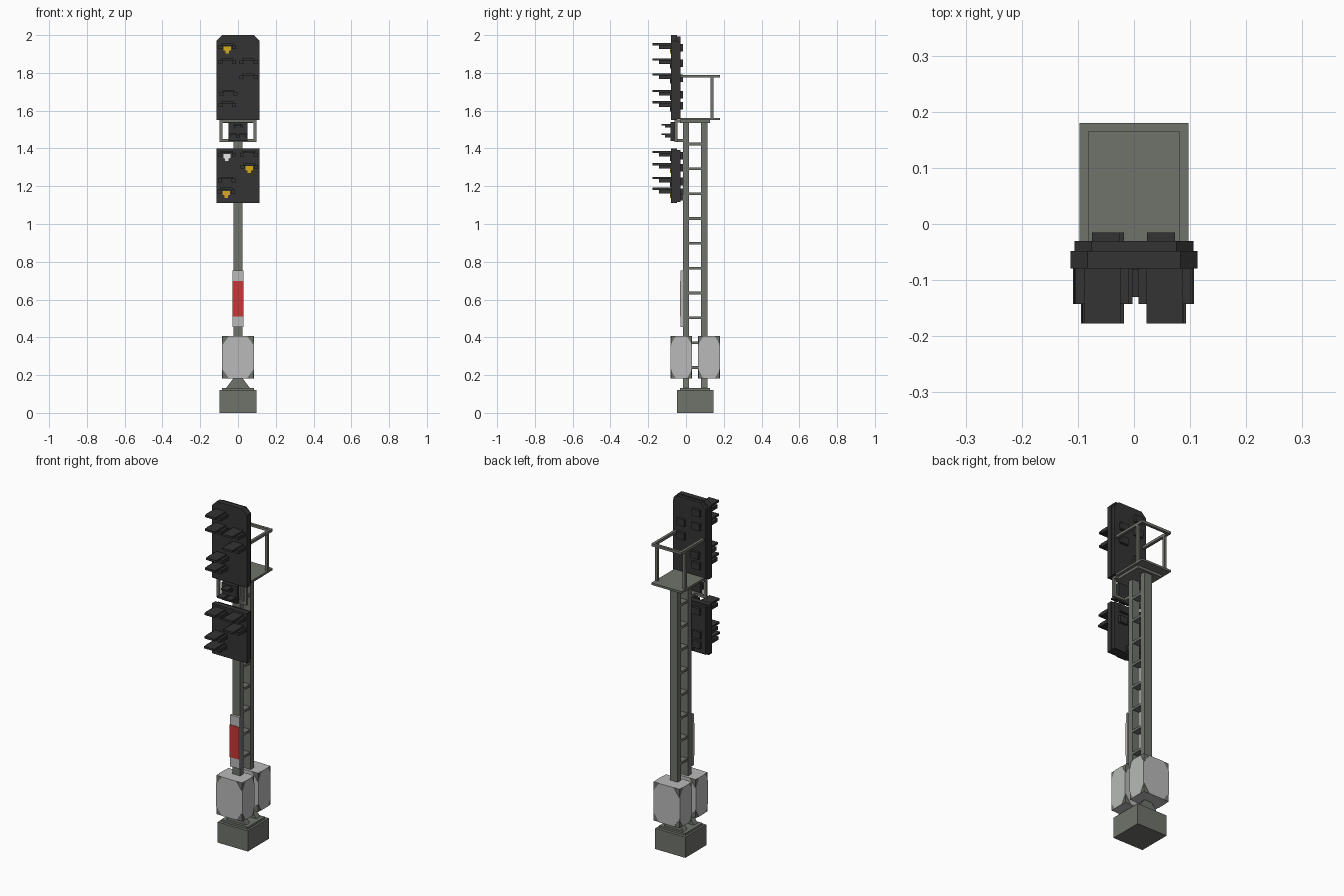
import bpy, bmesh

if "Cube" in bpy.data.objects:
    bpy.data.objects.remove(bpy.data.objects["Cube"])


def mat(name, r, g, b):
    m = bpy.data.materials.new(name)
    m.diffuse_color = (r, g, b, 1)
    m.use_nodes = True
    m.node_tree.nodes["Principled BSDF"].inputs["Base Color"].default_value = m.diffuse_color
    return m


STEEL = mat("steel_gray", 0.16, 0.17, 0.147)
LIGHT = mat("light_gray", 0.48, 0.49, 0.48)
DARK = mat("dark_gray", 0.033, 0.033, 0.033)
RED = mat("red", 0.58, 0.038, 0.038)
YELLOW = mat("yellow", 0.68, 0.40, 0.01)
WHITE = mat("white", 0.85, 0.85, 0.85)


def finish(name, bm, material):
    bmesh.ops.recalc_face_normals(bm, faces=bm.faces)
    me = bpy.data.meshes.new(name)
    bm.to_mesh(me)
    bm.free()
    me.materials.append(material)
    ob = bpy.data.objects.new(name, me)
    bpy.context.collection.objects.link(ob)
    return ob


def box(name, x0, x1, y0, y1, z0, z1, material):
    bm = bmesh.new()
    bmesh.ops.create_cube(bm, size=1)
    for v in bm.verts:
        v.co = ((x0 + x1) / 2 + v.co.x * (x1 - x0),
                (y0 + y1) / 2 + v.co.y * (y1 - y0),
                (z0 + z1) / 2 + v.co.z * (z1 - z0))
    return finish(name, bm, material)


def prism(name, pts, a, b, material, axis="y"):
    """Extrude a (horizontal, z) outline from a to b along x or y."""
    bm = bmesh.new()

    def at(p, d):
        return (p[0], d, p[1]) if axis == "y" else (d, p[0], p[1])

    low = [bm.verts.new(at(p, a)) for p in pts]
    high = [bm.verts.new(at(p, b)) for p in pts]
    bm.faces.new(low)
    bm.faces.new(high)
    n = len(pts)
    for i in range(n):
        j = (i + 1) % n
        bm.faces.new((low[i], low[j], high[j], high[i]))
    return finish(name, bm, material)


def octagon(h0, h1, z0, z1, ch, cz):
    return [(h0 + ch, z0), (h1 - ch, z0), (h1, z0 + cz), (h1, z1 - cz),
            (h1 - ch, z1), (h0 + ch, z1), (h0, z1 - cz), (h0, z0 + cz)]


# Foundation
box("foundation", -0.097, 0.097, -0.048, 0.145, 0, 0.12, STEEL)
box("base_plate", -0.085, 0.085, -0.032, 0.127, 0.12, 0.132, STEEL)

# Twin posts with gusset feet, and ladder rungs between them
for name, y0, y1 in (("front", -0.016, 0.016), ("back", 0.08, 0.113)):
    box(name + "_post", -0.025, 0.025, y0, y1, 0.132, 1.535, STEEL)
    prism(name + "_foot", [(-0.063, 0.132), (0.063, 0.132), (0.025, 0.182), (-0.025, 0.182)],
          y0 - 0.001, y1 + 0.001, STEEL)
for i in range(10):
    z = 0.24 + 0.1315 * i
    box("rung", -0.022, 0.022, 0.016, 0.08, z - 0.007, z + 0.007, STEEL)

# Equipment cabinets with light panels and gray corners
for y0, y1 in ((-0.08, 0.03), (0.066, 0.178)):
    cab = box("cabinet", -0.083, 0.083, y0, y1, 0.182, 0.408, STEEL)
    cab.data.materials.append(LIGHT)
    for f in cab.data.polygons:
        if abs(f.normal.z) > 0.5:
            f.material_index = 1
    wide = octagon(-0.083, 0.083, 0.182, 0.408, 0.036, 0.05)
    deep = octagon(y0, y1, 0.182, 0.408, 0.026, 0.045)
    for a, b in ((y0 - 0.002, y0), (y1, y1 + 0.002)):
        prism("cabinet_panel", wide, a, b, LIGHT)
    for a, b in ((-0.085, -0.083), (0.083, 0.085)):
        prism("cabinet_panel", deep, a, b, LIGHT, "x")

# Marker board
box("marker_board", -0.03, 0.03, -0.03, -0.016, 0.455, 0.755, LIGHT)
box("marker_red_band", -0.03, 0.03, -0.033, -0.03, 0.51, 0.698, RED)

# Service platform and railing
box("platform_support", -0.08, 0.08, -0.032, 0.127, 1.535, 1.55, STEEL)
box("platform", -0.097, 0.097, -0.03, 0.18, 1.55, 1.562, STEEL)
box("back_rail", -0.097, 0.097, 0.165, 0.18, 1.775, 1.79, STEEL)
for s in (-1, 1):
    xs = sorted((s * 0.081, s * 0.097))
    box("side_rail", *xs, -0.03, 0.165, 1.775, 1.79, STEEL)
    box("rail_post", *xs, 0.131, 0.146, 1.562, 1.775, STEEL)
    box("hanger", *xs, -0.06, -0.045, 1.435, 1.55, STEEL)
box("hanger_bottom", -0.081, 0.081, -0.06, -0.045, 1.435, 1.45, STEEL)
box("hanger_top", -0.097, 0.097, -0.06, -0.03, 1.538, 1.552, STEEL)
box("hanger_arm", -0.025, 0.025, -0.045, -0.016, 1.435, 1.45, STEEL)


def head(name, z0, z1, cut):
    """Signal backboard with a slightly smaller rear casing."""
    for part, w, m, a, b in (("board", 0.113, 0, -0.079, -0.048),
                             ("casing", 0.106, 0.007, -0.048, -0.03)):
        pts = [(-w, z0 + m), (w, z0 + m), (w, z1 - m - cut),
               (w - cut, z1 - m), (cut - w, z1 - m), (-w, z1 - m - cut)]
        if not cut:
            pts = [(-w, z0 + m), (w, z0 + m), (w, z1 - m), (-w, z1 - m)]
        prism(name + "_" + part, pts, a, b, DARK)


def lamp(x, top, color=DARK):
    """Lamp with a stepped hood in front and a housing behind."""
    box("hood_top", x - 0.0325, x + 0.0325, -0.177, -0.079, top - 0.012, top, DARK)
    for s in (-1, 1):
        xs = sorted((x + s * 0.026, x + s * 0.047))
        box("hood_side", *xs, -0.143, -0.079, top - 0.03, top - 0.01, DARK)
    z = top - 0.034
    lens = [(x - 0.01, z - 0.02), (x + 0.01, z - 0.02), (x + 0.01, z - 0.006),
            (x + 0.019, z - 0.004), (x + 0.019, z + 0.018), (x - 0.019, z + 0.018),
            (x - 0.019, z - 0.004), (x - 0.01, z - 0.006)]
    prism("lens", lens, -0.085, -0.079, color)
    box("lamp_housing", x - 0.025 + (-0.007 if x > 0 else 0.007), x + 0.025 + (-0.007 if x > 0 else 0.007),
        -0.03, -0.015, top - 0.045, top - 0.005, DARK)


# Upper signal head
head("upper_head", 1.55, 2.0, 0.03)
for x, top, color in ((-0.057, 1.957, YELLOW), (-0.057, 1.877, DARK), (0.055, 1.877, DARK),
                      (0.055, 1.797, DARK), (-0.05, 1.71, DARK), (-0.057, 1.65, DARK)):
    lamp(x, top, color)

# Lower signal head
head("lower_head", 1.11, 1.4, 0)
for x, top, color in ((-0.059, 1.387, WHITE), (0.057, 1.387, DARK), (0.06, 1.323, YELLOW),
                      (-0.06, 1.25, DARK), (-0.062, 1.192, YELLOW)):
    lamp(x, top, color)
for z in (1.14, 1.36):
    box("head_bracket", -0.03, 0.03, -0.03, -0.016, z - 0.015, z + 0.015, DARK)

# Small centre indicator with hoods
box("indicator", -0.05, 0.05, -0.082, -0.06, 1.44, 1.54, DARK)
for x, z in ((0, 1.53), (-0.025, 1.478), (0.025, 1.478)):
    box("indicator_hood", x - 0.02, x + 0.02, -0.13, -0.082, z - 0.008, z, DARK)
    for s in (-1, 1):
        xs = sorted((x + s * 0.014, x + s * 0.024))
        box("indicator_hood_side", *xs, -0.11, -0.082, z - 0.02, z - 0.006, DARK)
